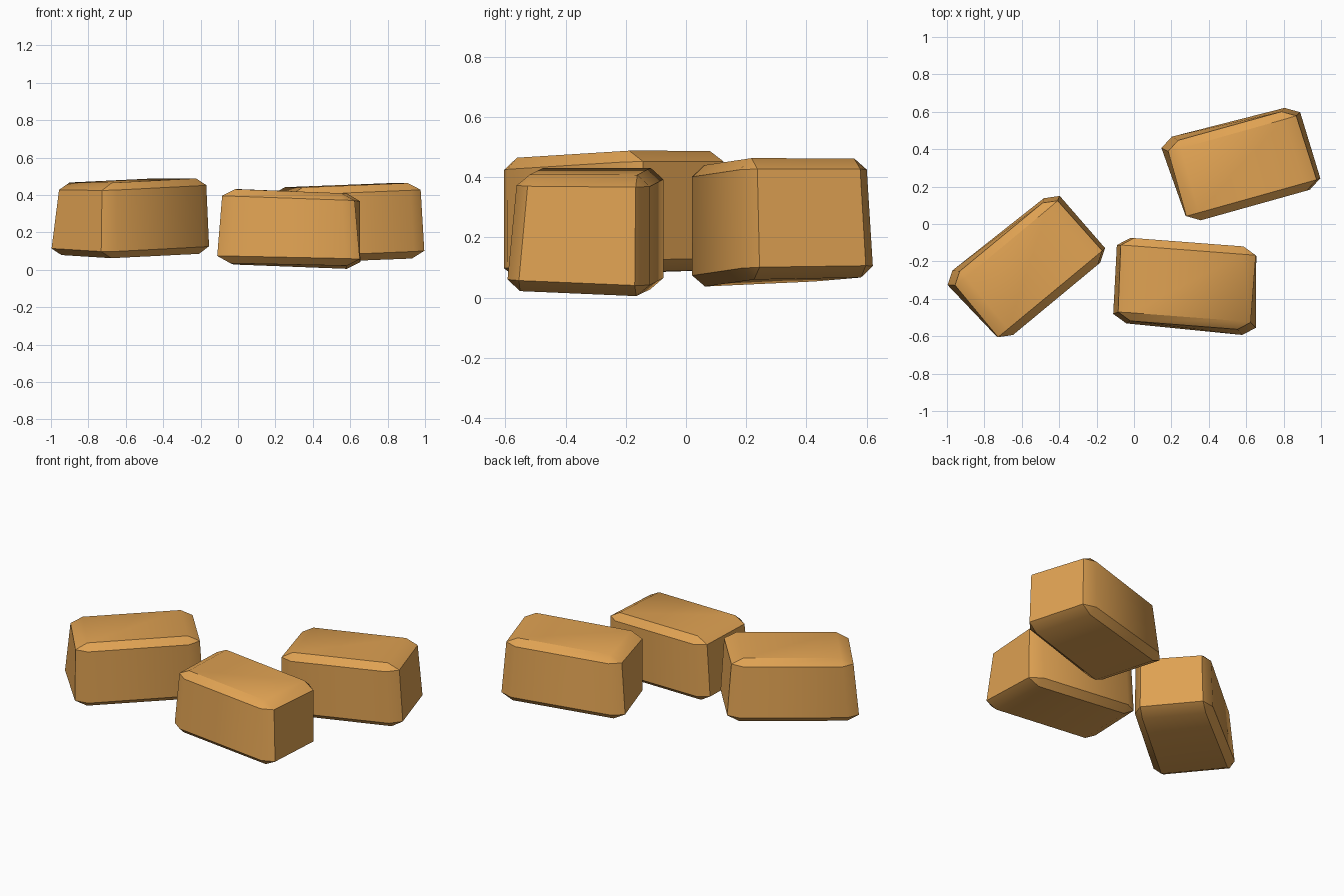
import bpy, bmesh, math
from mathutils import Vector

if "Cube" in bpy.data.objects:
    bpy.data.objects.remove(bpy.data.objects["Cube"])

# One flat colour for all blocks
mat = bpy.data.materials.new("warm_tan")
mat.diffuse_color = (0.74, 0.36, 0.085, 1.0)
mat.use_nodes = True
mat.node_tree.nodes["Principled BSDF"].inputs["Base Color"].default_value = mat.diffuse_color

# Irregular hexahedron: corner (x, y, z) for each sign triple
CORNERS = {
    (-1, -1, -1): (-0.360, -0.236, 0.000),
    (-1, 1, -1): (-0.402, 0.241, 0.022),
    (1, -1, -1): (0.388, -0.227, 0.030),
    (1, 1, -1): (0.373, 0.230, 0.037),
    (-1, -1, 1): (-0.360, -0.236, 0.405),
    (-1, 1, 1): (-0.361, 0.205, 0.407),
    (1, -1, 1): (0.363, -0.228, 0.434),
    (1, 1, 1): (0.341, 0.213, 0.433),
}


def to_block(p):
    """Map a point of the [-1, 1] cube into the irregular block."""
    out = Vector((0, 0, 0))
    for signs, corner in CORNERS.items():
        w = 1.0
        for s, c in zip(signs, p):
            w *= (1 + s * c) / 2
        out += w * Vector(corner)
    return out


# Shared block mesh: chamfered cube, then bent to the irregular shape
bm = bmesh.new()
bmesh.ops.create_cube(bm, size=2)
bmesh.ops.bevel(bm, geom=bm.edges[:], offset=0.19, segments=1,
                affect='EDGES', profile=0.5)
for v in bm.verts:
    v.co = to_block(v.co.copy())
bmesh.ops.recalc_face_normals(bm, faces=bm.faces[:])
mesh = bpy.data.meshes.new("block")
bm.to_mesh(mesh)
bm.free()
mesh.materials.append(mat)

# Three scattered copies: name, position, turn about z
for name, pos, yaw in (
    ("left_block", (-0.569, -0.2275, 0.057), 39),
    ("front_block", (0.275, -0.329, 0.0), 175),
    ("back_block", (0.5775, 0.3225, 0.032), 15),
):
    ob = bpy.data.objects.new(name, mesh.copy())
    ob.location = pos
    ob.rotation_euler = (0, 0, math.radians(yaw))
    bpy.context.collection.objects.link(ob)
    bpy.ops.object.select_all(action='DESELECT')
    ob.select_set(True)
    bpy.context.view_layer.objects.active = ob
    bpy.ops.object.shade_smooth_by_angle(angle=math.radians(35))
